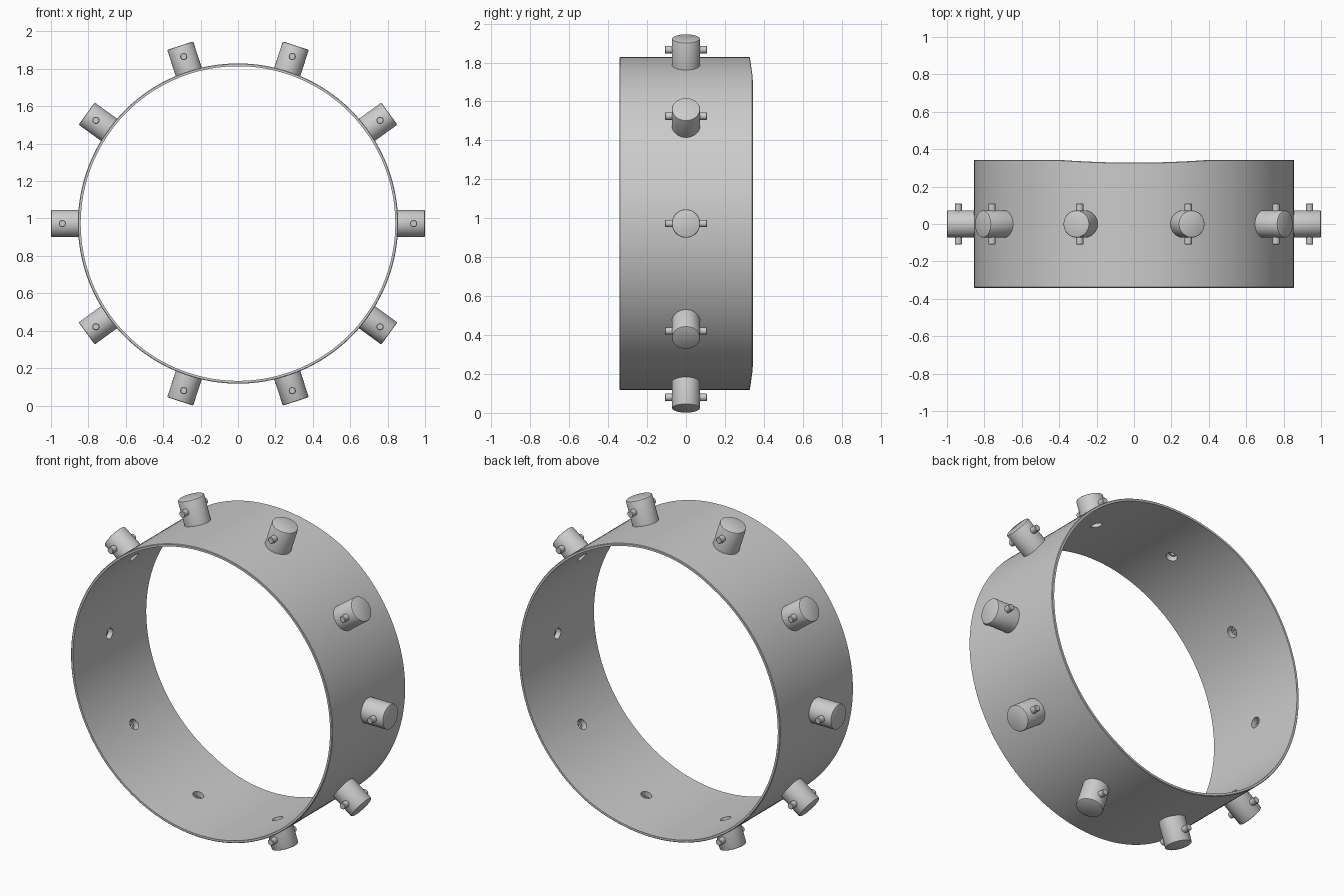
import bpy, bmesh
from math import sin, cos, pi, radians
from mathutils import Matrix, Vector

if "Cube" in bpy.data.objects:
    bpy.data.objects.remove(bpy.data.objects["Cube"])

CZ = 0.973            # height of the ring axis
RO, RI = 0.856, 0.841  # band outer / inner radius
COUNT = 10


def make_object(name, bm):
    bmesh.ops.recalc_face_normals(bm, faces=bm.faces)
    me = bpy.data.meshes.new(name)
    bm.to_mesh(me)
    bm.free()
    ob = bpy.data.objects.new(name, me)
    bpy.context.collection.objects.link(ob)
    return ob


def smooth(ob):
    bpy.ops.object.select_all(action='DESELECT')
    ob.select_set(True)
    bpy.context.view_layer.objects.active = ob
    bpy.ops.object.shade_smooth_by_angle(angle=radians(30))


def lathe(bm, profile, matrix, seg=32):
    """Turn (radius, height) points about local z; end points on the axis become caps."""
    rings = []
    for r, h in profile:
        n = 1 if r == 0 else seg
        rings.append([bm.verts.new(matrix @ Vector((r * cos(2 * pi * i / seg), r * sin(2 * pi * i / seg), h)))
                      for i in range(n)])
    for a, b in zip(rings, rings[1:]):
        for i in range(seg):
            j = (i + 1) % seg
            if len(a) == 1:
                bm.faces.new((a[0], b[i], b[j]))
            elif len(b) == 1:
                bm.faces.new((a[i], b[0], a[j]))
            else:
                bm.faces.new((a[i], b[i], b[j], a[j]))


def outward(k):
    """Local z points radially out of the band at station k."""
    return Matrix.Translation((0, 0, CZ)) @ Matrix.Rotation(pi / 2 - 2 * pi * k / COUNT, 4, 'Y')


def back_edge(x):
    """Back rim dips slightly at the top and bottom of the band."""
    return 0.343 - 0.015 * max(0.0, 1 - (x / 0.41) ** 2)


# Band: chamfered wall section swept round the axis
bm = bmesh.new()
c, seg, loops = 0.003, 160, []
for i in range(seg):
    a = 2 * pi * (i + 0.5) / seg
    b, f = back_edge(RO * cos(a)), -0.341
    section = [(RI, f), (RO - c, f), (RO, f + c), (RO, b - c), (RO - c, b), (RI, b)]
    loops.append([bm.verts.new((r * cos(a), y, CZ + r * sin(a))) for r, y in section])
for i in range(seg):
    p, q = loops[i], loops[(i + 1) % seg]
    for j in range(6):
        k = (j + 1) % 6
        bm.faces.new((p[j], q[j], q[k], p[k]))
band = make_object("band", bm)

# Screw holes through the band
bm = bmesh.new()
for k in range(COUNT):
    lathe(bm, [(0, 0.80), (0.031, 0.80), (0.031, 0.90), (0, 0.90)], outward(k))
cutter = make_object("hole_cutter", bm)
cutter.hide_render = True
mod = band.modifiers.new("holes", 'BOOLEAN')
mod.operation, mod.solver, mod.object = 'DIFFERENCE', 'EXACT', cutter
bpy.context.view_layer.objects.active = band
bpy.ops.object.modifier_apply(modifier=mod.name)
bpy.data.objects.remove(cutter)
smooth(band)

for k in range(COUNT):
    m = outward(k)
    # Peg with a blind hole underneath
    bm = bmesh.new()
    lathe(bm, [(0, 0.885), (0.031, 0.885), (0.031, 0.852), (0.073, 0.852),
               (0.073, 0.994), (0.071, 0.998), (0.067, 1.0), (0, 1.0)], m, 48)
    smooth(make_object(f"peg_{k + 1}", bm))

    # Cross pin running front to back through the peg
    bm = bmesh.new()
    cross = m @ Matrix.Translation((0, 0, 0.939)) @ Matrix.Rotation(pi / 2, 4, 'X')
    lathe(bm, [(0, -0.109), (0.016, -0.109), (0.019, -0.106),
               (0.019, 0.106), (0.016, 0.109), (0, 0.109)], cross, 24)
    smooth(make_object(f"cross_pin_{k + 1}", bm))

    # Socket screw head recessed in the hole
    bm = bmesh.new()
    lathe(bm, [(0, 0.878), (0.011, 0.878), (0.011, 0.864), (0.021, 0.864),
               (0.023, 0.866), (0.023, 0.886), (0, 0.886)], m, 24)
    smooth(make_object(f"screw_{k + 1}", bm))
